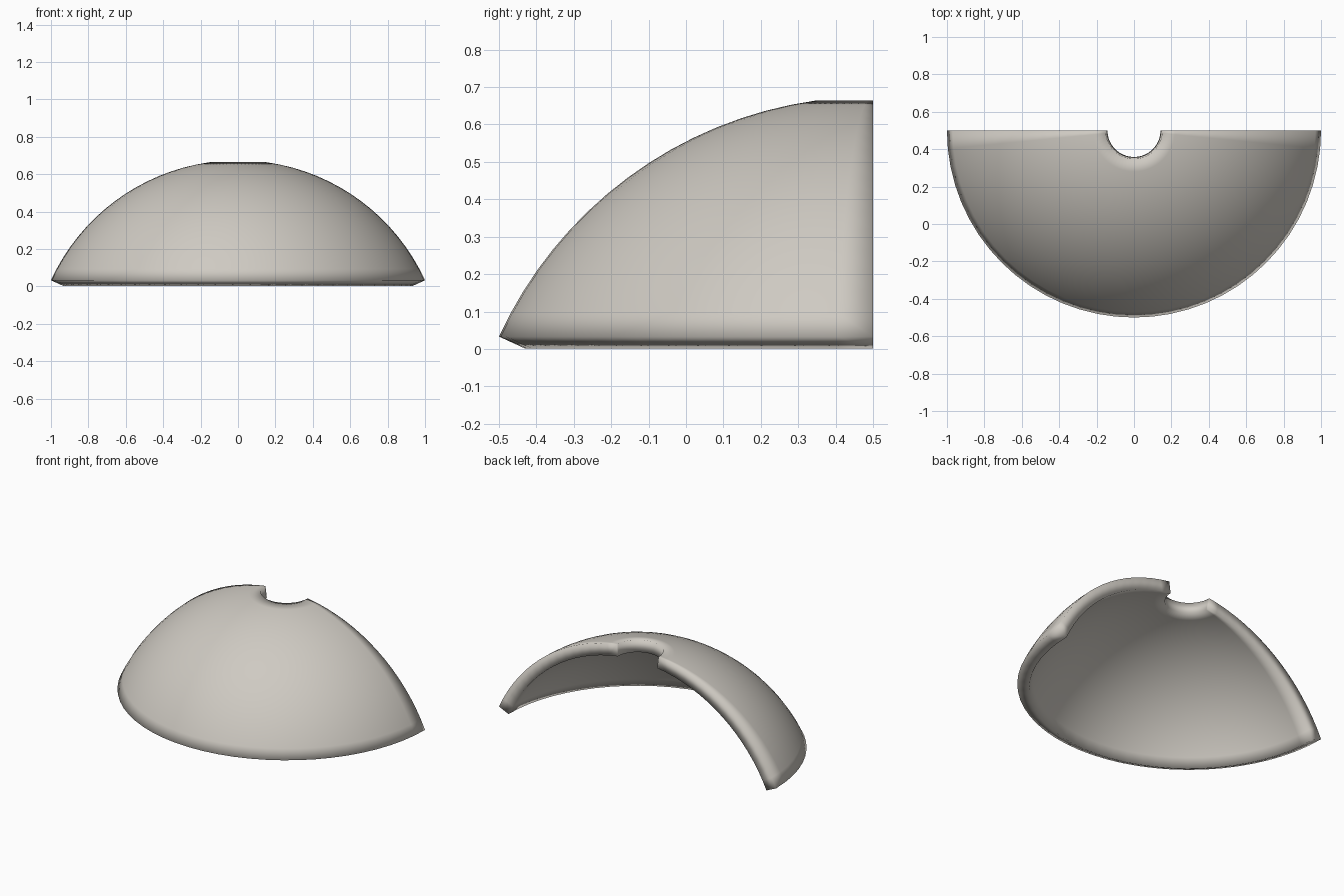
import bpy
import bmesh
from math import sin, cos, asin, pi
from mathutils import Vector

cube = bpy.data.objects.get("Cube")
if cube:
    bpy.data.objects.remove(cube, do_unlink=True)

# Sphere that the shell is cut from
OUTER, THICK = 1.1, 0.076
RIM_R, RIM_Z, HOLE_R = 1.0, 0.033, 0.152
ROWS, STEPS = 16, 32
rim_angle, hole_angle = asin(RIM_R / OUTER), asin(HOLE_R / OUTER)
centre = Vector((0, 0.5, RIM_Z - OUTER * cos(rim_angle)))


def arc_point(radius, row):
    angle = hole_angle + (rim_angle - hole_angle) * row / ROWS
    return centre + radius * Vector((-sin(angle), 0, cos(angle)))


# Flat cross-section of the shell wall
bm = bmesh.new()
outer = [bm.verts.new(arc_point(OUTER, i)) for i in range(ROWS + 1)]
inner = [bm.verts.new(arc_point(OUTER - THICK, i)) for i in range(ROWS + 1)]
section = [bm.faces.new((outer[i], outer[i + 1], inner[i + 1], inner[i]))
           for i in range(ROWS)]

# Sweep the section through half a turn, leaving the cut ends closed
bmesh.ops.spin(bm, geom=section + bm.edges[:] + bm.verts[:], cent=centre,
               axis=(0, 0, 1), angle=pi, steps=STEPS, use_duplicate=False)
bmesh.ops.recalc_face_normals(bm, faces=bm.faces)
for face in bm.faces:
    face.smooth = True
mesh = bpy.data.meshes.new("half_dome_shell")
bm.to_mesh(mesh)
bm.free()

# Warm grey finish
grey = bpy.data.materials.new("warm_grey")
grey.use_nodes = True
colour = (0.62, 0.59, 0.54, 1)
grey.diffuse_color = colour
grey.node_tree.nodes["Principled BSDF"].inputs["Base Color"].default_value = colour
mesh.materials.append(grey)
shell = bpy.data.objects.new("half_dome_shell", mesh)
bpy.context.collection.objects.link(shell)
